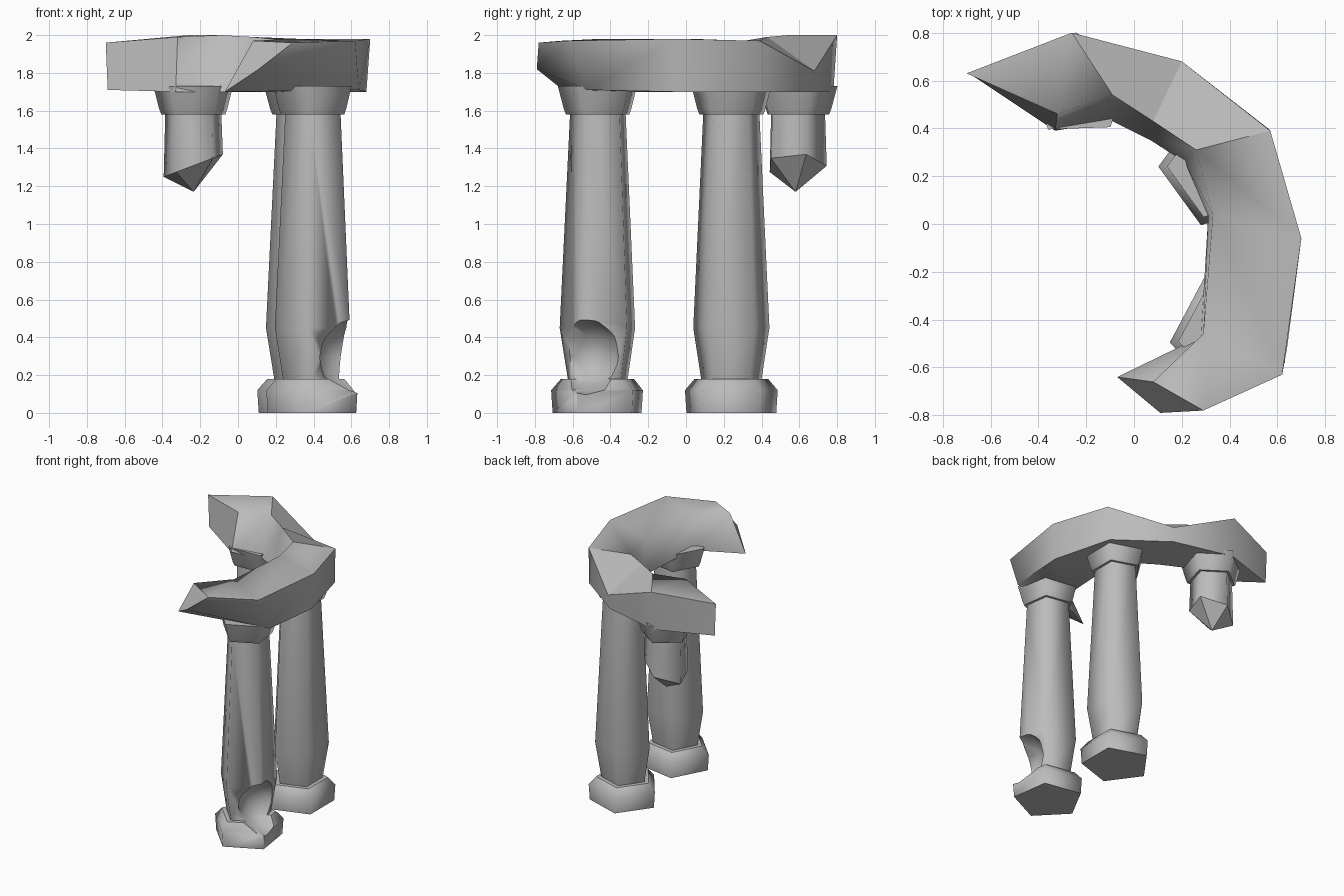
import bpy, bmesh
from math import sin, cos, radians
from mathutils import Vector

cube = bpy.data.objects.get("Cube")
if cube:
    bpy.data.objects.remove(cube)

stone = bpy.data.materials.new("grey_stone")
stone.use_nodes = True
stone.diffuse_color = (0.5, 0.5, 0.5, 1)
stone.node_tree.nodes["Principled BSDF"].inputs["Base Color"].default_value = (0.5, 0.5, 0.5, 1)

SIDES = 5


def make_object(name, bm, angle=80, flat=()):
    """Turn a bmesh into a shaded stone object; faces in flat stay faceted."""
    flat_ids = [f.index for f in flat]
    bmesh.ops.recalc_face_normals(bm, faces=bm.faces)
    mesh = bpy.data.meshes.new(name)
    bm.to_mesh(mesh)
    bm.free()
    ob = bpy.data.objects.new(name, mesh)
    bpy.context.collection.objects.link(ob)
    mesh.materials.append(stone)
    shade(ob, angle)
    for i in flat_ids:
        mesh.polygons[i].use_smooth = False
    return ob


def shade(ob, angle):
    bpy.ops.object.select_all(action="DESELECT")
    ob.select_set(True)
    bpy.context.view_layer.objects.active = ob
    bpy.ops.object.shade_smooth_by_angle(angle=radians(angle))


def loft(bm, rings):
    """Skin closed rings of points and cap both ends."""
    loops = [[bm.verts.new(p) for p in ring] for ring in rings]
    for a, b in zip(loops, loops[1:]):
        for i in range(len(a)):
            j = (i + 1) % len(a)
            bm.faces.new((a[i], a[j], b[j], b[i]))
    caps = [bm.faces.new(loops[0][::-1]), bm.faces.new(loops[-1])]
    bm.faces.index_update()
    return caps


def lathe(name, centre, phase, profile, slope=0, tip=None):
    """Five-sided stack of (radius, height) rings; slope tilts the lowest one."""
    rings = []
    for n, (r, z) in enumerate(profile):
        ring = []
        for k in range(SIDES):
            a = radians(phase + k * 360 / SIDES)
            x, y = r * cos(a), r * sin(a)
            ring.append((centre[0] + x, centre[1] + y, z + (slope * x if n == 0 else 0)))
        rings.append(ring)
    bm = bmesh.new()
    caps = loft(bm, rings)
    if tip is not None:
        # Broken end: the cap is pulled down to a point
        fan = bmesh.ops.poke(bm, faces=[caps[0]])
        fan["verts"][0].co = Vector((centre[0], centre[1], tip))
        bm.faces.index_update()
        return make_object(name, bm, 80, fan["faces"])
    return make_object(name, bm, 80, caps)


BASE = [(0.25, 0), (0.258, 0.12), (0.205, 0.18)]
SHAFT = [(0.165, 0.16), (0.212, 0.45), (0.156, 1.59)]
CAPITAL = [(0.178, 1.58), (0.19, 1.61), (0.222, 1.73)]

# Standing columns
columns = {"front": ((0.405, -0.46), 44), "back": ((0.36, 0.24), 36)}
parts = {}
for label, (centre, phase) in columns.items():
    for part, profile in (("base", BASE), ("shaft", SHAFT), ("capital", CAPITAL)):
        parts[label, part] = lathe(f"{label}_column_{part}", centre, phase, profile)

# Broken column hanging from the beam
stump = (-0.235, 0.58)
lathe("broken_column_capital", stump, 20, CAPITAL)
lathe("broken_column_stump", stump, 20, [(0.165, 1.31), (0.156, 1.59)], 0.38, 1.17)

# Chipped hollow low on the front column
bm = bmesh.new()
bmesh.ops.create_icosphere(bm, subdivisions=2, radius=1)
bmesh.ops.scale(bm, vec=(0.25, 0.2, 0.21), verts=bm.verts)
bmesh.ops.translate(bm, vec=(0.65, -0.53, 0.3), verts=bm.verts)
cutter = make_object("chip_cutter", bm, 60)
cutter.hide_render = True
cutter.hide_set(True)
for part in ("base", "shaft"):
    chip = parts["front", part].modifiers.new("chip", "BOOLEAN")
    chip.operation = "DIFFERENCE"
    chip.solver = "EXACT"
    chip.object = cutter

# Curved beam: inner bottom, inner top, outer top, outer bottom of each section
sections = [
    ((-.33, .39, 1.70), (-.32, .46, 1.99), (-.70, .63, 1.96), (-.69, .63, 1.71)),
    ((-.09, .43, 1.70), (-.09, .54, 2.0), (-.26, .80, 2.0), (-.26, .78, 1.70)),
    ((.07, .35, 1.70), (.08, .43, 1.99), (.20, .68, 1.81), (.19, .67, 1.70)),
    ((.21, .26, 1.70), (.26, .31, 1.97), (.57, .39, 1.97), (.56, .40, 1.70)),
    ((.31, .03, 1.70), (.33, .04, 1.98), (.70, -.06, 1.98), (.68, -.06, 1.70)),
    ((.28, -.47, 1.70), (.29, -.46, 1.98), (.62, -.63, 1.97), (.64, -.52, 1.71)),
    ((-.07, -.64, 1.70), (.08, -.66, 1.97), (.29, -.78, 1.96), (.11, -.79, 1.82)),
]
bm = bmesh.new()
ends = loft(bm, sections)
bm.faces.ensure_lookup_table()
# The end caps and the chipped top facets stay flat
chipped = [bm.faces[4 * i + 1] for i in (1, 2)]
make_object("curved_beam", bm, 85, ends + chipped)
